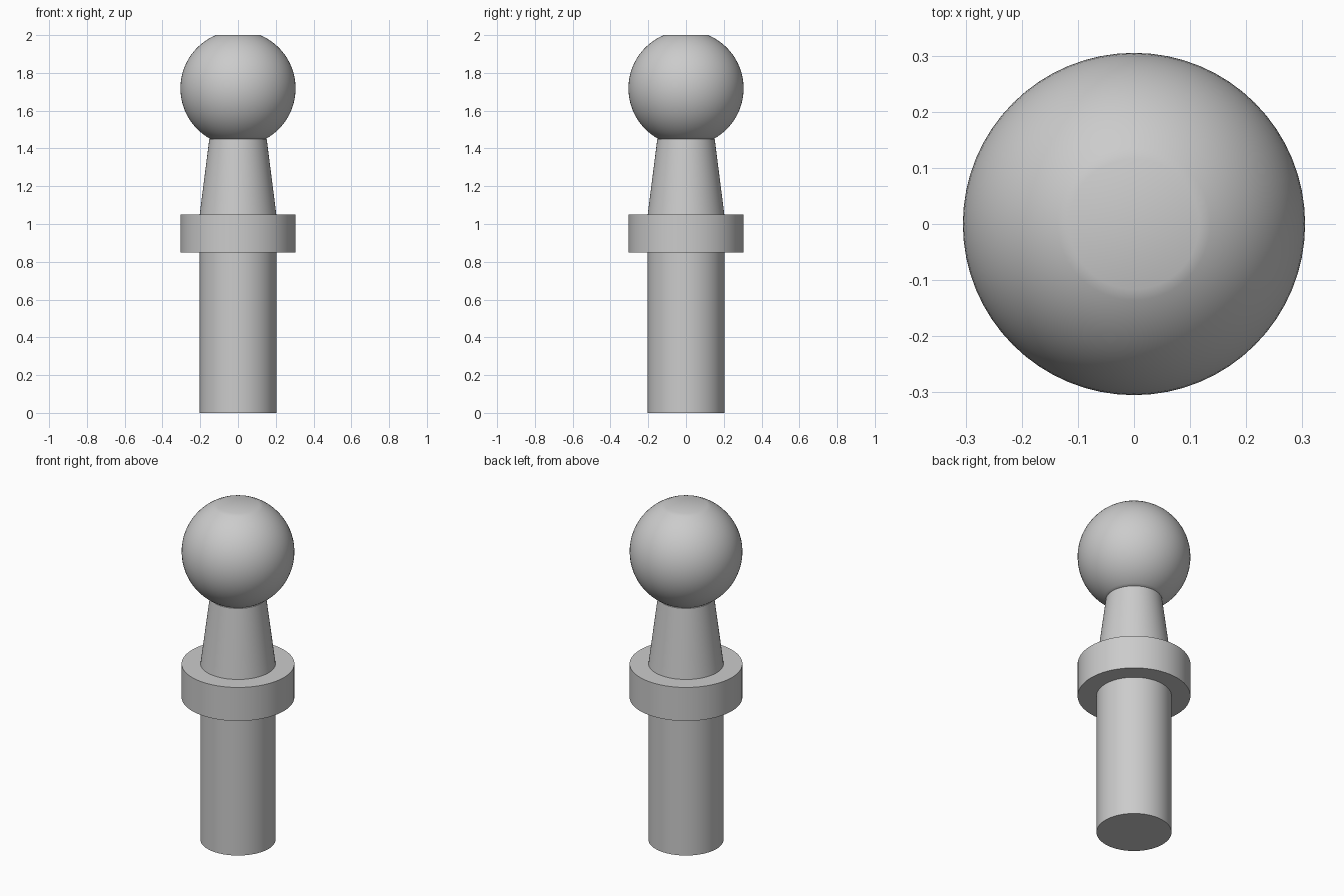
import bpy
import math

cube = bpy.data.objects.get("Cube")
if cube:
    bpy.data.objects.remove(cube, do_unlink=True)

SIDES = 64

metal = bpy.data.materials.new("grey_metal")
metal.use_nodes = True
GREY = (0.6, 0.6, 0.6, 1)
metal.diffuse_color = GREY
metal.node_tree.nodes["Principled BSDF"].inputs["Base Color"].default_value = GREY


def lathe(name, profile):
    """Turn a (radius, height) profile into a capped solid around z."""
    verts, faces = [], []
    for r, z in profile:
        for i in range(SIDES):
            a = math.tau * i / SIDES
            verts.append((r * math.cos(a), r * math.sin(a), z))
    for k in range(len(profile) - 1):
        for i in range(SIDES):
            j = (i + 1) % SIDES
            low, high = k * SIDES, (k + 1) * SIDES
            faces.append((low + i, low + j, high + j, high + i))
    # End caps
    faces.append(tuple(reversed(range(SIDES))))
    faces.append(tuple(range(len(verts) - SIDES, len(verts))))
    mesh = bpy.data.meshes.new(name)
    mesh.from_pydata(verts, [], faces)
    mesh.materials.append(metal)
    obj = bpy.data.objects.new(name, mesh)
    bpy.context.collection.objects.link(obj)
    bpy.ops.object.select_all(action="DESELECT")
    obj.select_set(True)
    bpy.context.view_layer.objects.active = obj
    bpy.ops.object.shade_smooth_by_angle(angle=math.radians(35))
    return obj


# Straight shank, collar and tapered neck
lathe("shank", [(0.203, 0), (0.203, 0.85)])
lathe("collar", [(0.305, 0.85), (0.305, 1.05)])
lathe("neck", [(0.203, 1.05), (0.152, 1.45)])

# Ball, cut flat at the top and where it meets the neck
R, CENTRE, STEPS = 0.305, 1.718, 32
start = math.asin((1.45 - CENTRE) / R)
end = math.asin((2.0 - CENTRE) / R)
angles = [start + (end - start) * i / STEPS for i in range(STEPS + 1)]
lathe("ball", [(R * math.cos(a), CENTRE + R * math.sin(a)) for a in angles])
